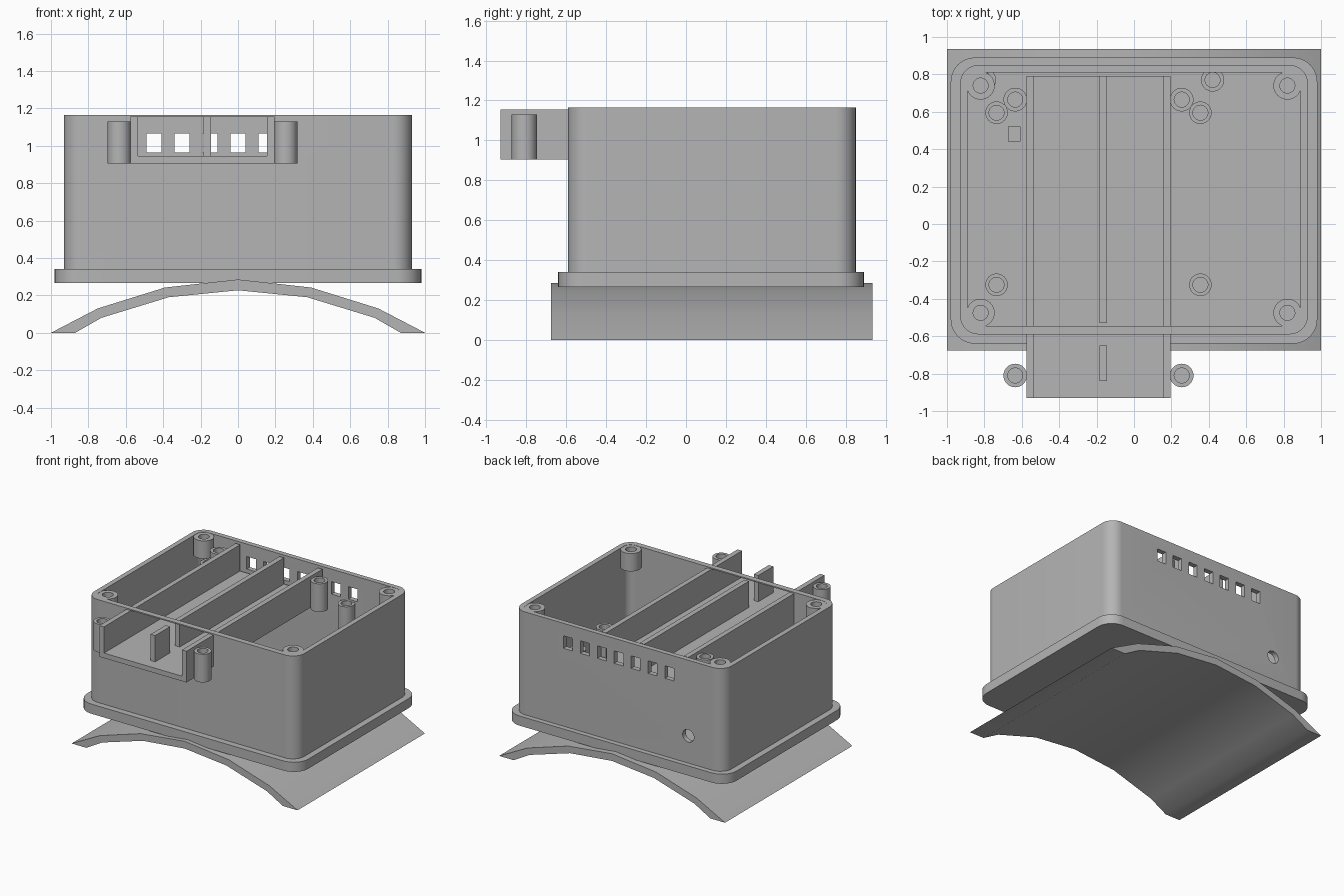
import bpy, bmesh
from math import pi, sin, cos, radians
from mathutils import Matrix, Vector

cube = bpy.data.objects.get("Cube")
if cube:
    bpy.data.objects.remove(cube)

grey = bpy.data.materials.new("plain grey")
grey.use_nodes = True
grey.diffuse_color = (0.46, 0.46, 0.46, 1)
grey.node_tree.nodes["Principled BSDF"].inputs["Base Color"].default_value = (0.46, 0.46, 0.46, 1)


def finish(bm, name):
    bmesh.ops.recalc_face_normals(bm, faces=bm.faces)
    mesh = bpy.data.meshes.new(name)
    bm.to_mesh(mesh)
    bm.free()
    mesh.materials.append(grey)
    obj = bpy.data.objects.new(name, mesh)
    bpy.context.collection.objects.link(obj)
    return obj


def prism(name, points, direction):
    """Extrude a closed outline along a direction."""
    bm = bmesh.new()
    face = bm.faces.new([bm.verts.new(p) for p in points])
    ext = bmesh.ops.extrude_face_region(bm, geom=[face])
    verts = [g for g in ext["geom"] if isinstance(g, bmesh.types.BMVert)]
    bmesh.ops.translate(bm, verts=verts, vec=Vector(direction))
    return finish(bm, name)


def block(name, x0, x1, y0, y1, z0, z1):
    return prism(name, [(x0, y0, z0), (x1, y0, z0), (x1, y1, z0), (x0, y1, z0)], (0, 0, z1 - z0))


def rounded_block(name, x, y0, y1, z0, z1, r, steps=10):
    points = []
    corners = [(x - r, y1 - r), (r - x, y1 - r), (r - x, y0 + r), (x - r, y0 + r)]
    for i, (cx, cy) in enumerate(corners):
        for s in range(steps + 1):
            a = (i + s / steps) * pi / 2
            points.append((cx + r * cos(a), cy + r * sin(a), z0))
    return prism(name, points, (0, 0, z1 - z0))


def post(name, x, y, z0, z1, r, hole=0.04, depth=0.12):
    """Round screw post with a blind hole, made by turning a profile."""
    bm = bmesh.new()
    zh = z1 - depth
    profile = [(0, z0), (r, z0), (r, z1), (hole, z1), (hole, zh), (0, zh)]
    verts = [bm.verts.new((px, 0, pz)) for px, pz in profile]
    edges = [bm.edges.new(pair) for pair in zip(verts, verts[1:])]
    bmesh.ops.spin(bm, geom=verts + edges, cent=(0, 0, 0), axis=(0, 0, 1), angle=2 * pi, steps=32)
    bmesh.ops.remove_doubles(bm, verts=bm.verts, dist=0.0005)
    bmesh.ops.translate(bm, verts=bm.verts, vec=(x, y, 0))
    return finish(bm, name)


def cut(obj, cutter):
    mod = obj.modifiers.new("cut", "BOOLEAN")
    mod.operation = "DIFFERENCE"
    mod.solver = "EXACT"
    mod.object = cutter
    bpy.context.view_layer.update()
    bpy.context.view_layer.objects.active = obj
    bpy.ops.object.modifier_apply(modifier=mod.name)
    bpy.data.objects.remove(cutter)


# Curved mounting saddle
outer = [(-1, 0), (-0.75, 0.13), (-0.39, 0.242), (0, 0.285)]
inner = [(-0.87, 0), (-0.73, 0.08), (-0.37, 0.19), (0, 0.227)]
mirror = lambda half: [(-x, z) for x, z in reversed(half[:-1])]
outline = outer + mirror(outer) + list(reversed(inner + mirror(inner)))
prism("mounting_saddle", [(x, -0.675, z) for x, z in outline], (0, 1.61, 0))

# Base flange, which is also the floor, with its cable slot
flange = rounded_block("base_flange", 0.98, -0.64, 0.89, 0.265, 0.342, 0.13)
cut(flange, block("slot_cutter", -0.67, -0.61, 0.44, 0.52, 0.2, 0.4))

# Case walls with tray opening, vents and cable hole
walls = rounded_block("case_walls", 0.93, -0.59, 0.85, 0.342, 1.165, 0.1)
cut(walls, rounded_block("cavity_cutter", 0.89, -0.545, 0.81, 0.3, 1.3, 0.06))
cut(walls, block("opening_cutter", -0.575, 0.195, -0.7, -0.5, 0.905, 1.155))
for i in range(-3, 4):
    x = 0.15 * i
    cut(walls, block("vent_cutter", x - 0.04, x + 0.04, 0.75, 0.9, 0.965, 1.065))
bm = bmesh.new()
bmesh.ops.create_cone(bm, cap_ends=True, segments=32, radius1=0.05, radius2=0.05, depth=0.3,
                      matrix=Matrix.Translation((-0.615, 0.83, 0.56)) @ Matrix.Rotation(pi / 2, 4, "X"))
cut(walls, finish(bm, "cable_hole_cutter"))

# Sliding tray: channel section, divider and front tab
channel = [(-0.575, 0.905), (0.195, 0.905), (0.195, 1.155), (0.155, 1.155),
           (0.155, 0.945), (-0.535, 0.945), (-0.535, 1.155), (-0.575, 1.155)]
prism("tray_channel", [(x, -0.93, z) for x, z in channel], (0, 1.72, 0))
block("tray_divider", -0.185, -0.145, -0.53, 0.79, 0.94, 1.155)
block("tray_front_tab", -0.185, -0.145, -0.84, -0.65, 0.94, 1.155)
for x in (-0.635, 0.255):
    for y, place in ((-0.81, "front"), (0.665, "back")):
        post("tray_post_" + place, x, y, 0.905, 1.13, 0.063)

# Lid screw posts in the corners
for x in (-0.82, 0.82):
    for y in (-0.475, 0.74):
        post("lid_post", x, y, 1.02, 1.163, 0.075)

# Circuit board standoffs on the floor
for x in (-0.735, 0.355):
    for y in (-0.325, 0.595):
        post("board_standoff", x, y, 0.34, 0.48, 0.06)

# Tall supports along the back wall
for x in (-0.8, 0.42):
    post("back_support", x, 0.77, 0.34, 0.95, 0.062)

# Smooth the round surfaces and keep edges sharp
bpy.ops.object.select_all(action="DESELECT")
for obj in bpy.context.scene.objects:
    if obj.type == "MESH":
        obj.select_set(True)
        bpy.context.view_layer.objects.active = obj
bpy.ops.object.shade_smooth_by_angle(angle=radians(30))
